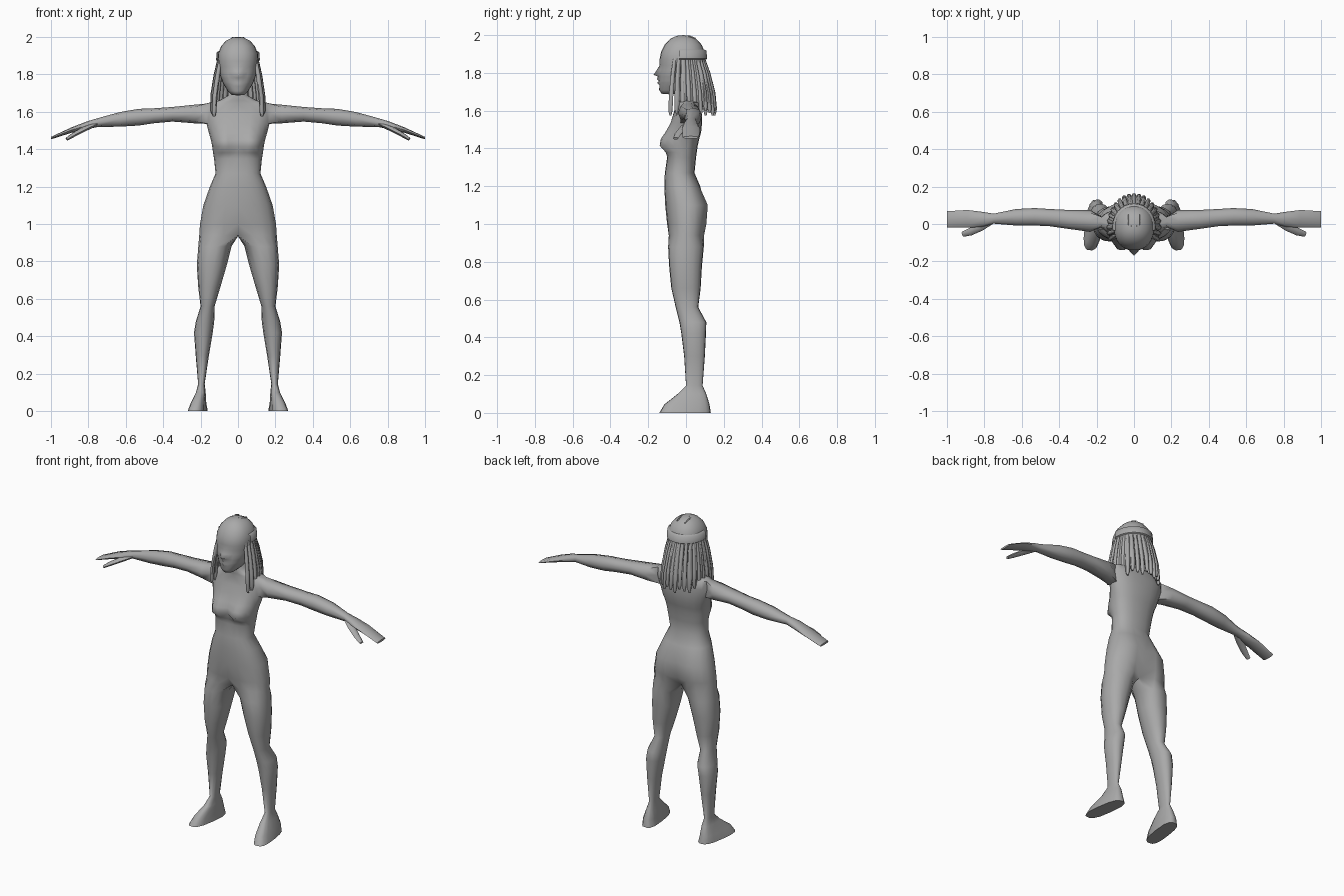
import bpy, bmesh, math
from mathutils import Vector

if "Cube" in bpy.data.objects:
    bpy.data.objects.remove(bpy.data.objects["Cube"])

grey = bpy.data.materials.new("plain_grey")
grey.diffuse_color = (0.4, 0.4, 0.4, 1)
grey.use_nodes = True
grey.node_tree.nodes["Principled BSDF"].inputs["Base Color"].default_value = grey.diffuse_color


def finish(name, bm, mirror=True, angle=60):
    """Mirror the half mesh, make an object and smooth it."""
    if mirror:
        bmesh.ops.mirror(bm, geom=bm.verts[:] + bm.edges[:] + bm.faces[:], axis='X', merge_dist=1e-4)
        bmesh.ops.remove_doubles(bm, verts=bm.verts[:], dist=1e-5)
    bmesh.ops.recalc_face_normals(bm, faces=bm.faces[:])
    me = bpy.data.meshes.new(name)
    bm.to_mesh(me)
    bm.free()
    me.materials.append(grey)
    ob = bpy.data.objects.new(name, me)
    bpy.context.collection.objects.link(ob)
    bpy.ops.object.select_all(action='DESELECT')
    ob.select_set(True)
    bpy.context.view_layer.objects.active = ob
    bpy.ops.object.shade_smooth_by_angle(angle=math.radians(angle))
    return ob


def ring(bm, pts):
    return [bm.verts.new(p) for p in pts]


def bridge(bm, a, b, closed=True, skip=()):
    n = len(a)
    for i in range(n if closed else n - 1):
        if i not in skip:
            j = (i + 1) % n
            bm.faces.new((a[i], a[j], b[j], b[i]))


def spow(v, p):
    return math.copysign(abs(v) ** p, v)


def half_ring(z, w, yf, yb, n, p=0.85):
    """Half outline from front centre to back centre."""
    out = []
    for i in range(n):
        t = math.pi * i / (n - 1)
        x = 0 if i in (0, n - 1) else w * math.sin(t) ** p
        out.append(Vector((x, (yf + yb) / 2 - (yb - yf) / 2 * spow(math.cos(t), p), z)))
    return out


# ---- body: torso rings running down into the leg, arm grown from an armhole
N = 11
bm = bmesh.new()
torso = [(1.74, .05, -.055, .05), (1.685, .055, -.055, .055), (1.66, .10, -.055, .07),
         (1.642, .18, -.05, .078), (1.59, .183, -.065, .085), (1.535, .168, -.08, .085),
         (1.485, .155, -.09, .08), (1.45, .145, -.098, .07), (1.415, .138, -.1, .062),
         (1.38, .133, -.1, .057), (1.35, .128, -.1, .053), (1.27, .12, -.112, .045),
         (1.2, .15, -.115, .075), (1.1, .185, -.11, .12), (1.0, .203, -.10, .112),
         (.94, .207, -.095, .10)]
rows = []
for z, w, yf, yb in torso:
    pts = half_ring(z, w, yf, yb, N)
    for i, v in enumerate(pts):
        if v.y < 0:   # bust
            drop = .03 if z > 1.42 else .05
            rise = .075 if z > 1.42 else .035
            v.y -= .055 * math.exp(-((v.x - .075) / .05) ** 2 - ((z - 1.42) / rise) ** 2)
    if z < 1.15:      # cleft of the seat
        pts[-1].y -= .02 if z > .97 else .05
    if z < .97:
        pts[0].y += .035
    rows.append(ring(bm, pts))
for k in range(len(rows) - 1):
    bridge(bm, rows[k], rows[k + 1], False, (4, 5) if k in (3, 4) else ())

# leg and foot: (z, inner x, outer x, front y, back y)
leg = [(.88, .035, .212, -.095, .095), (.78, .06, .22, -.09, .085), (.66, .095, .212, -.078, .078),
       (.56, .125, .20, -.055, .065), (.48, .127, .225, -.035, .108), (.42, .135, .235, -.025, .106),
       (.30, .155, .226, -.01, .10), (.145, .178, .213, .0, .088), (.10, .173, .225, -.045, .108),
       (.045, .172, .25, -.115, .125), (0, .167, .262, -.142, .132)]
y0, y1 = rows[-1][0].co.y, rows[-1][-1].co.y
crotch = [bm.verts.new((0, y1 + (y0 - y1) * f, .935)) for f in (.25, .5, .75)]
prev = rows[-1] + crotch
for z, xi, xo, yf, yb in leg:
    pts = []
    for i in range(N + 3):
        t = math.radians(-30 + 24 * i if i < N else 210 + 30 * (i - N + 1))
        p = .7 if z < .12 else .9
        x = (xi + xo) / 2 + (xo - xi) / 2 * spow(math.sin(t), p)
        y = (yf + yb) / 2 - (yb - yf) / 2 * spow(math.cos(t), p)
        if z < .12:   # toes turn out
            x -= .13 * y * (1 - z / .12)
        pts.append((x, y, z))
    cur = ring(bm, pts)
    bridge(bm, prev, cur)
    prev = cur
bm.faces.new(prev)

# arm and hand: (x, top z, bottom z, front y, back y)
a, b, c = rows[5], rows[4], rows[3]
prev = [a[4], a[5], a[6], b[6], c[6], c[5], c[4], b[4]]
arm = [(.235, 1.637, 1.538, -.042, .075), (.35, 1.625, 1.547, -.026, .075), (.45, 1.618, 1.538, -.012, .08),
       (.53, 1.615, 1.526, -.008, .085), (.63, 1.598, 1.52, -.008, .08), (.75, 1.565, 1.518, .002, .055),
       (.81, 1.547, 1.505, -.015, .065), (.89, 1.516, 1.487, -.02, .075), (1.0, 1.465, 1.452, -.018, .068)]
for x, zt, zb, yf, yb in arm:
    pts = []
    for i in range(8):
        t = math.radians(-135 + 45 * i)
        pts.append((x, (yf + yb) / 2 + (yb - yf) / 2 * spow(math.cos(t), .8),
                    (zt + zb) / 2 + (zt - zb) / 2 * spow(math.sin(t), .8)))
    cur = ring(bm, pts)
    bridge(bm, prev, cur)
    prev = cur
bm.faces.new(prev)
finish("body", bm)


def tube(bm, path, radii, sides, flat=1.0):
    """Closed tapered tube along a path."""
    path = [Vector(p) for p in path]
    prev = None
    for k, p in enumerate(path):
        d = (path[min(k + 1, len(path) - 1)] - path[max(k - 1, 0)]).normalized()
        ref = Vector((0, 0, 1)) if abs(d.z) < .7 else Vector((0, 1, 0))
        u = d.cross(ref).normalized()
        v = d.cross(u)
        cur = ring(bm, [p + radii[k] * (u * math.cos(2 * math.pi * i / sides)
                        + v * flat * math.sin(2 * math.pi * i / sides)) for i in range(sides)])
        if prev:
            bridge(bm, prev, cur)
        else:
            bm.faces.new(cur)
        prev = cur
    bm.faces.new(prev)


# ---- thumbs
bm = bmesh.new()
tube(bm, [(.76, .02, 1.535), (.82, -.015, 1.508), (.875, -.042, 1.478), (.915, -.055, 1.453)],
     [.02, .023, .02, .014], 6, .6)
finish("thumbs", bm)

# ---- head: (z, half width, front y, back y, extra at the centre line)
H = 13
bm = bmesh.new()
head = [(1.69, .035, -.13, -.03, 0), (1.71, .055, -.142, .03, 0), (1.735, .07, -.141, .05, 0),
        (1.748, .078, -.143, .055, -.009), (1.757, .082, -.143, .06, 0), (1.767, .086, -.143, .065, -.01),
        (1.78, .091, -.143, .07, -.006), (1.79, .095, -.143, .075, -.028), (1.815, .10, -.141, .088, -.014),
        (1.84, .104, -.137, .097, -.002), (1.87, .108, -.14, .102, 0), (1.91, .106, -.132, .10, 0),
        (1.95, .09, -.112, .082, 0), (1.98, .063, -.083, .055, 0), (1.996, .03, -.05, .02, 0)]
rows = []
for z, w, yf, yb, ex in head:
    pts = half_ring(z, w, yf, yb, H, .9)
    pts[0].y += ex
    rows.append(ring(bm, pts))
for r, s in zip(rows, rows[1:]):
    bridge(bm, r, s, False)
top = bm.verts.new((0, -.015, 2.0))
chin = bm.verts.new((0, -.08, 1.686))
for i in range(H - 1):
    bm.faces.new((rows[-1][i], rows[-1][i + 1], top))
    bm.faces.new((rows[0][i + 1], rows[0][i], chin))
finish("head", bm)

# ---- hair band round the back of the head
bm = bmesh.new()
rows = []
for dz, g in ((-.035, .002), (-.03, .01), (.012, .01), (.02, -.004)):
    pts = []
    for i in range(13):
        t = math.radians(100 - 100 * i / 12)
        w, d = (.107 + g, .117 + g) if dz < 0 else (.104 + g, .113 + g)
        pts.append((w * math.sin(t) if i < 12 else 0, -.015 + d * math.cos(t), 1.905 + dz))
    rows.append(ring(bm, pts))
for r, s in zip(rows, rows[1:]):
    bridge(bm, r, s, False)
finish("hair_band", bm)

# ---- hanging locks, fanned from the band
bm = bmesh.new()
for row, (count, span, out) in enumerate(((21, 112, 1.0), (16, 100, .82))):
    for k in range(count):
        t = math.radians(-span + 2 * span * k / (count - 1))
        s, co = math.sin(t), math.cos(t)
        low = 1.575 + .012 * ((k * 7) % 3) + .02 * row
        low = 1.575 if abs(k - (count - 1) / 2) > count / 2 - 1 else low
        path = []
        for f in (0, .3, .65, .93, 1):
            g = math.sin(f * math.pi / 2) * out
            path.append(((.1 + .038 * g) * s, -.018 + (.108 + .064 * g) * co, 1.885 + (low - 1.885) * f))
        tube(bm, path, [.009, .0125, .0135, .012, .006], 6)
finish("hair_locks", bm, False)

# ---- short tufts lying on the crown
bm = bmesh.new()
for x, y in ((.012, -.01), (.028, .015)):
    tube(bm, [(x, y - .03, 1.992), (x, y, 1.994), (x, y + .035, 1.982)], [.004, .006, .004], 5)
finish("crown_tufts", bm)
